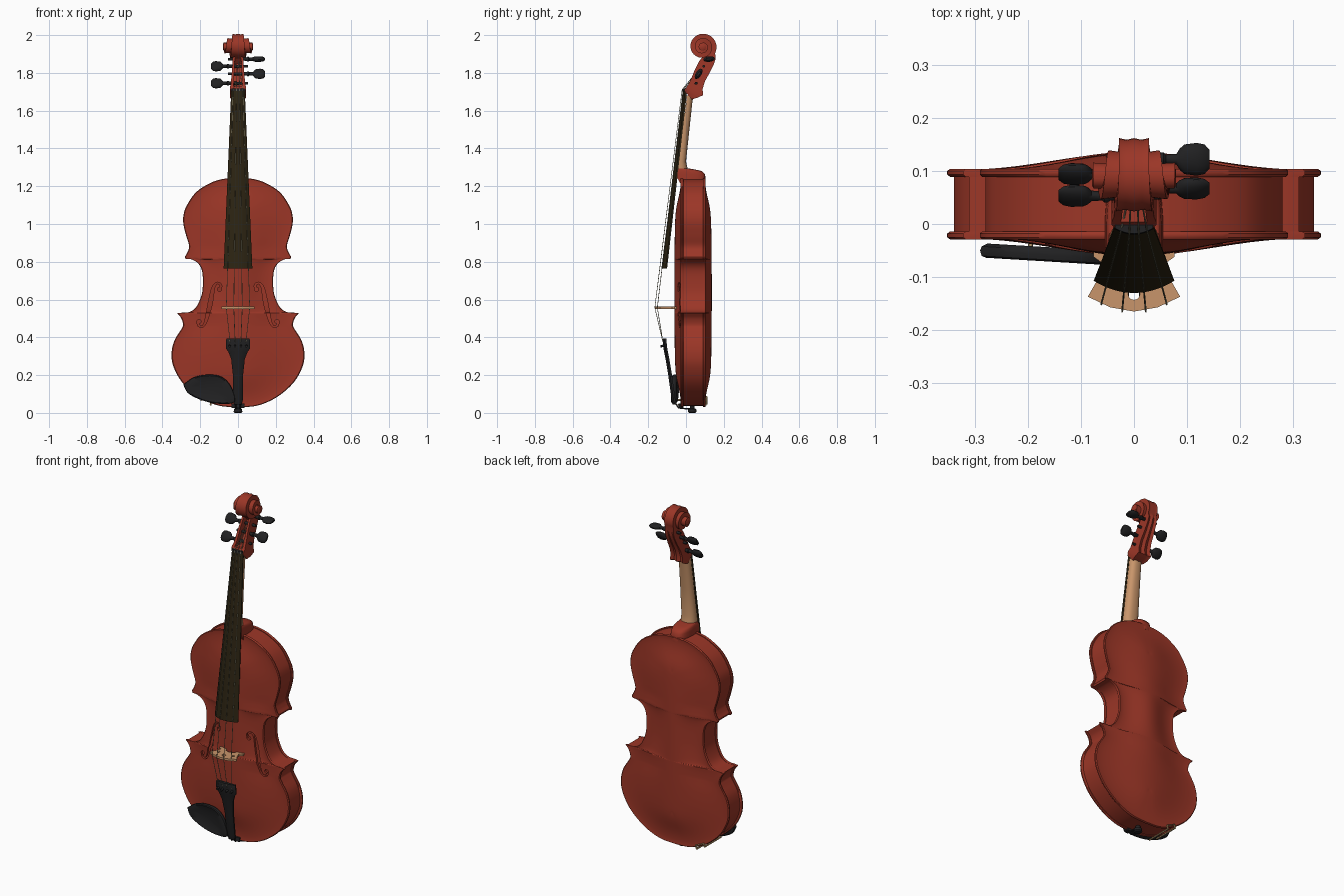
import bpy, bmesh, math
from mathutils import Vector

if "Cube" in bpy.data.objects:
    bpy.data.objects.remove(bpy.data.objects["Cube"])


def material(name, rgb):
    m = bpy.data.materials.new(name)
    m.diffuse_color = (*rgb, 1)
    m.use_nodes = True
    m.node_tree.nodes["Principled BSDF"].inputs["Base Color"].default_value = m.diffuse_color
    return m


RED = material("red varnish", (0.33, 0.037, 0.02))
TAN = material("bare maple", (0.58, 0.3, 0.145))
EBONY = material("dark ebony", (0.025, 0.017, 0.006))
BLACK = material("black", (0.015, 0.015, 0.016))
STEEL = material("string metal", (0.3, 0.28, 0.18))
BRASS = material("brass", (0.5, 0.33, 0.15))


def loft(name, rings, mat, caps=True):
    """Skin a list of closed rings of 3D points."""
    bm = bmesh.new()
    vs = [[bm.verts.new(p) for p in r] for r in rings]
    n = len(rings[0])
    for a, b in zip(vs, vs[1:]):
        for i in range(n):
            j = (i + 1) % n
            bm.faces.new((a[i], a[j], b[j], b[i]))
    if caps:
        bm.faces.new(vs[0])
        bm.faces.new(vs[-1])
    bmesh.ops.remove_doubles(bm, verts=bm.verts, dist=1e-5)
    bmesh.ops.recalc_face_normals(bm, faces=bm.faces)
    me = bpy.data.meshes.new(name)
    bm.to_mesh(me)
    bm.free()
    me.materials.append(mat)
    ob = bpy.data.objects.new(name, me)
    bpy.context.collection.objects.link(ob)
    return ob


def smooth(pts, k=6):
    """Catmull-Rom curve through points."""
    p = [Vector(q) for q in pts]
    p = [p[0] * 2 - p[1]] + p + [p[-1] * 2 - p[-2]]
    out = []
    for a, b, c, d in zip(p, p[1:], p[2:], p[3:]):
        for i in range(k):
            t = i / k
            out.append(0.5 * (2 * b + (c - a) * t + (2 * a - 5 * b + 4 * c - d) * t * t
                              + (3 * b - a - 3 * c + d) * t ** 3))
    return out + [p[-2]]


def tube(name, pts, r, mat):
    cu = bpy.data.curves.new(name, 'CURVE')
    cu.dimensions = '3D'
    cu.bevel_depth, cu.bevel_resolution, cu.use_fill_caps = r, 1, True
    sp = cu.splines.new('POLY')
    sp.points.add(len(pts) - 1)
    for q, p in zip(sp.points, pts):
        q.co = (*p, 1)
    cu.materials.append(mat)
    ob = bpy.data.objects.new(name, cu)
    bpy.context.collection.objects.link(ob)
    return ob


def circle(r, n=20):
    return [(r * math.cos(2 * math.pi * i / n), r * math.sin(2 * math.pi * i / n)) for i in range(n)]


# Body outline: lower bout, waist, upper bout, then mirrored
lower = [(0, .03), (.1, .038), (.2, .08), (.29, .155), (.34, .24), (.352, .31), (.338, .38),
         (.302, .44), (.291, .465), (.3, .5), (.322, .528)]
waist = [(.303, .53), (.258, .534), (.222, .56), (.194, .62), (.186, .68), (.19, .75),
         (.21, .79), (.245, .812), (.278, .816)]
upper = [(.282, .826), (.268, .85), (.259, .885), (.275, .94), (.289, 1.0), (.288, 1.05),
         (.27, 1.1), (.22, 1.17), (.14, 1.22), (.07, 1.24), (0, 1.245)]
half = smooth(lower) + smooth(waist) + smooth(upper)
half[0].x = half[-1].x = 0
outline = half + [Vector((-p.x, p.y)) for p in half[-2:0:-1]]


def body_ring(s, yfun):
    """Outline shrunk by s towards a spine on the centre line."""
    ring = []
    for p in outline:
        t = (p.y - .6375) / .6075
        spine = .6375 + .6075 * (t - .33 * t ** 3)
        ring.append((p.x * s, yfun(t), spine + (p.y - spine) * s))
    return ring


def plate(name, y_in, sign, height):
    def arch(s, off):
        f = (.5 + .5 * math.cos(math.pi * min(1, s / .93))) ** 1.1
        return body_ring(s, lambda t: y_in + sign * (off + height * f * (1 - .2 * t * t)))
    steps = [i / 12 * .93 for i in range(13)]
    rings = [arch(s, 0) for s in steps] + [arch(.985, 0), arch(1, .004), arch(1, .011), arch(.985, .015)]
    rings += [arch(s, .0135) for s in reversed(steps)]
    return loft(name, rings, RED, caps=False)


front = plate("front_plate", -.014, -1, .034)
plate("back_plate", .089, 1, .034)
loft("ribs", [body_ring(s, lambda t, y=y: y) for s, y in
              ((.965, -.016), (.965, .091), (.93, .091), (.93, -.016), (.965, -.016))], RED, caps=False)

# Sound holes cut through the front plate
f_path = smooth([(.094, .655, .005), (.091, .675, .005), (.107, .688, .004), (.127, .672, .006),
                 (.137, .635, .009), (.147, .58, .011), (.158, .53, .009), (.172, .48, .006),
                 (.188, .457, .004), (.207, .462, .005), (.213, .482, .005)], 4)
cutters = []
for m in (1, -1):
    rings = []
    for i, p in enumerate(f_path):
        d = f_path[min(i + 1, len(f_path) - 1)] - f_path[max(i - 1, 0)]
        n = Vector((-d.y, d.x)).normalized() * p.z
        a, b = (p.x + n.x, p.y + n.y), (p.x - n.x, p.y - n.y)
        rings.append([(m * q[0], y, q[1]) for q, y in ((a, -.12), (b, -.12), (b, .03), (a, .03))])
    cutters.append(loft("sound_hole_cutter", rings, RED))
    for x, z in ((.098, .654), (.207, .484)):
        cutters.append(loft("sound_hole_eye_cutter",
                            [[(m * x + u, y, z + v) for u, v in circle(.011, 14)] for y in (-.121, .031)], RED))
bpy.context.view_layer.objects.active = front
for c in cutters:
    mod = front.modifiers.new("sound_hole", 'BOOLEAN')
    mod.operation, mod.solver, mod.object = 'DIFFERENCE', 'EXACT', c
    bpy.ops.object.modifier_apply(modifier=mod.name)
for c in cutters:
    bpy.data.objects.remove(c)


# Neck and heel: flat front, rounded back
def d_ring(z, yf, yb, w, e=.8, n=16):
    r = []
    for i in range(n + 1):
        a = math.pi * i / n
        c, s = math.cos(a), max(0, math.sin(a))
        r.append((w * math.copysign(abs(c) ** e, c), yf + (yb - yf) * s ** e, z))
    return r


loft("neck", [d_ring(*q) for q in ((1.68, .004, .04, .035), (1.64, .0, .033, .036), (1.5, -.018, .018, .04),
                                   (1.33, -.038, .0, .046), (1.287, -.044, .01, .048))], TAN)
loft("heel", [d_ring(*q, .6) for q in ((1.295, -.044, .008, .048), (1.288, -.044, .05, .05),
                                       (1.28, -.044, .085, .052), (1.265, -.044, .1, .053),
                                       (1.24, -.044, .104, .055), (1.215, -.03, .104, .055))], RED)


# Fingerboard: arched front, flat back
def arch_ring(z, w, ymid, yside, yback, n=12):
    r = [(w * u, ymid + (yside - ymid) * u * u, z) for u in (2 * i / n - 1 for i in range(n + 1))]
    return r + [(w * .95, yback, z), (-w * .95, yback, z)]


loft("fingerboard", [arch_ring(.765, .076, -.13, -.107, -.1), arch_ring(1.705, .036, -.014, -.005, .006)], EBONY)
loft("nut", [arch_ring(1.705, .036, -.02, -.01, .01), arch_ring(1.718, .036, -.018, -.008, .01)], BLACK)

# Pegbox flowing into the scroll: (outer y,z), (inner y,z), half width, slot depth
st = [((.03, 1.66), (-.008, 1.705), .036, 0), ((.06, 1.668), (-.002, 1.718), .042, 0),
      ((.09, 1.682), (.004, 1.728), .042, 0), ((.088, 1.715), (.013, 1.74), .038, .6),
      ((.1, 1.755), (.027, 1.768), .036, .65), ((.125, 1.8), (.046, 1.815), .032, .65),
      ((.147, 1.845), (.066, 1.856), .029, .5), ((.156, 1.872), (.082, 1.878), .028, 0)]
CY, CZ = .087, 1.938
N = 72
for i in range(N + 1):
    th = -.45 + 14.6 * i / N
    r = .075 - .0037 * max(0, th)
    q = max(.004, r - .032)
    w = .028 + .049 * min(1, max(0, (th - 1.2) / 11)) ** 1.15
    c, s = math.cos(th), math.sin(th)
    st.append(((CY + r * c, CZ + r * s), (CY + q * c, CZ + q * s), w, 0))
rings = []
for o, n, w, d in st:
    o, n = Vector(o), Vector(n)
    f, g = n + (o - n) * d, o + (n - o) * .1
    rings.append([(k * w, p.x, p.y) for k, p in
                  ((-1, o), (-.5, g), (0, o), (.5, g), (1, o), (1, n), (.6, n), (.6, f), (-.6, f), (-.6, n), (-1, n))])
loft("pegbox_and_scroll", rings, RED)
loft("scroll_eye", [[(x, CY + u, CZ + v) for u, v in circle(r)] for x, r in
                    ((-.079, .015), (-.076, .02), (.076, .02), (.079, .015))], RED)


# Tuning pegs
def peg(name, side, y, z, ang):
    prof = [(-.052, .007, .007), (.045, .009, .009), (.05, .013, .013), (.056, .013, .013), (.06, .009, .009),
            (.08, .01, .01), (.086, .013, .02), (.095, .015, .028), (.118, .015, .031), (.133, .012, .028),
            (.142, .006, .018)]
    c, s = math.cos(ang), math.sin(ang)
    rings = []
    for x, t, w in prof:
        rings.append([(side * x, y + u * w * c - v * t * s, z + u * w * s + v * t * c) for u, v in circle(1, 16)])
    loft(name, rings, BLACK)


peg("peg_1", 1, .122, 1.873, .1)
peg("peg_2", -1, .094, 1.835, 1.0)
peg("peg_3", 1, .067, 1.795, 1.0)
peg("peg_4", -1, .053, 1.745, 1.0)

# Bridge with a pierced centre
right = [(0, -.085), (.028, -.074), (.036, -.05), (.076, -.045), (.076, -.062), (.058, -.075), (.066, -.1),
         (.087, -.137), (.045, -.157), (0, -.165)]
edge = right + [(-x, y) for x, y in right[-2:0:-1]]
cu = bpy.data.curves.new("bridge", 'CURVE')
cu.dimensions, cu.fill_mode, cu.extrude = '2D', 'BOTH', .006
heart = [(u, v - .132) for u, v in circle(.011, 12)]
for pts in (edge, heart, [(.047 + u, v - .112) for u, v in circle(.008, 10)],
            [(-.047 + u, v - .112) for u, v in circle(.008, 10)]):
    sp = cu.splines.new('POLY')
    sp.points.add(len(pts) - 1)
    for q, p in zip(sp.points, pts):
        q.co = (*p, 0, 1)
    sp.use_cyclic_u = True
cu.materials.append(TAN)
bridge = bpy.data.objects.new("bridge", cu)
bridge.location.z = .557
bpy.context.collection.objects.link(bridge)

# Tailpiece, gut, saddle and end button
loft("tailpiece", [arch_ring(z, w, y, y + .01, y + .02) for z, w, y in
                   ((.393, .06, -.122), (.385, .064, -.124), (.34, .064, -.119), (.325, .052, -.116),
                    (.285, .036, -.108), (.2, .027, -.094), (.07, .026, -.076), (.045, .02, -.07))], BLACK)
for x in (-.012, .012):
    tube("tail_gut", [(x, -.062, .06), (x, -.04, .026), (x, .0, .022), (x, .033, .022)], .004, BLACK)
loft("saddle", [arch_ring(z, .035, -.04, -.036, -.012) for z in (.026, .05)], BLACK)
loft("end_button", [[(u, .033 + v, z) for u, v in circle(r)] for z, r in
                    ((.045, .013), (.024, .013), (.021, .021), (.006, .023), (0, .017))], BLACK)

# Strings with fine tuners
pegs = [(.053, 1.745), (.094, 1.835), (.122, 1.873), (.067, 1.795)]
for i, k in enumerate((-1, -.36, .36, 1)):
    y, z = pegs[i]
    bx = .062 * k
    by = -.167 + .03 * (bx / .087) ** 2
    tube("string_%d" % (i + 1), [(.042 * k, -.122, .375), (bx, by, .557), (.025 * k, -.021 + .006 * k * k, 1.712),
                                 (.012 * k, y - .01, z)], .0017, STEEL)
    loft("fine_tuner", [[(.044 * k + u, y + .004 * k * k, zz + v) for u, v in circle(.006, 10)]
                        for y, zz in ((-.105, .36), (-.136, .352))], BLACK)

# Chin rest: a shallow dish
rest = [(-.29, .15), (-.23, .19), (-.15, .203), (-.085, .19), (-.04, .145), (-.015, .075), (-.035, .05),
        (-.12, .05), (-.2, .07), (-.265, .105), (-.29, .15)]
rim = smooth(rest, 5)[:-1]
rings = []
for s, y in ((0, -.038), (.9, -.036), (.98, -.042), (1, -.05), (.98, -.06), (.92, -.063), (.6, -.056), (0, -.053)):
    rings.append([(-.15 + (p.x + .15) * s, y - .06 * (-.15 + (p.x + .15) * s + .29), .125 + (p.y - .125) * s)
                  for p in rim])
loft("chin_rest", rings, BLACK, caps=False)

# Chin rest clamp round the lower edge
for x, z in ((-.195, .068), (-.145, .043)):
    tube("clamp_post", [(x, -.045, z), (x, .108, z)], .005, BRASS)
tube("clamp_foot", [(-.195, .108, .07), (-.19, .108, .085), (-.14, .108, .062), (-.145, .108, .045)], .005, BRASS)

# Curves to mesh, then smooth shading
bpy.ops.object.select_all(action='DESELECT')
for o in bpy.context.scene.objects:
    if o.type == 'CURVE':
        o.select_set(True)
        bpy.context.view_layer.objects.active = o
bpy.ops.object.convert(target='MESH')
bpy.ops.object.select_all(action='SELECT')
bpy.ops.object.shade_smooth_by_angle(angle=math.radians(40))
